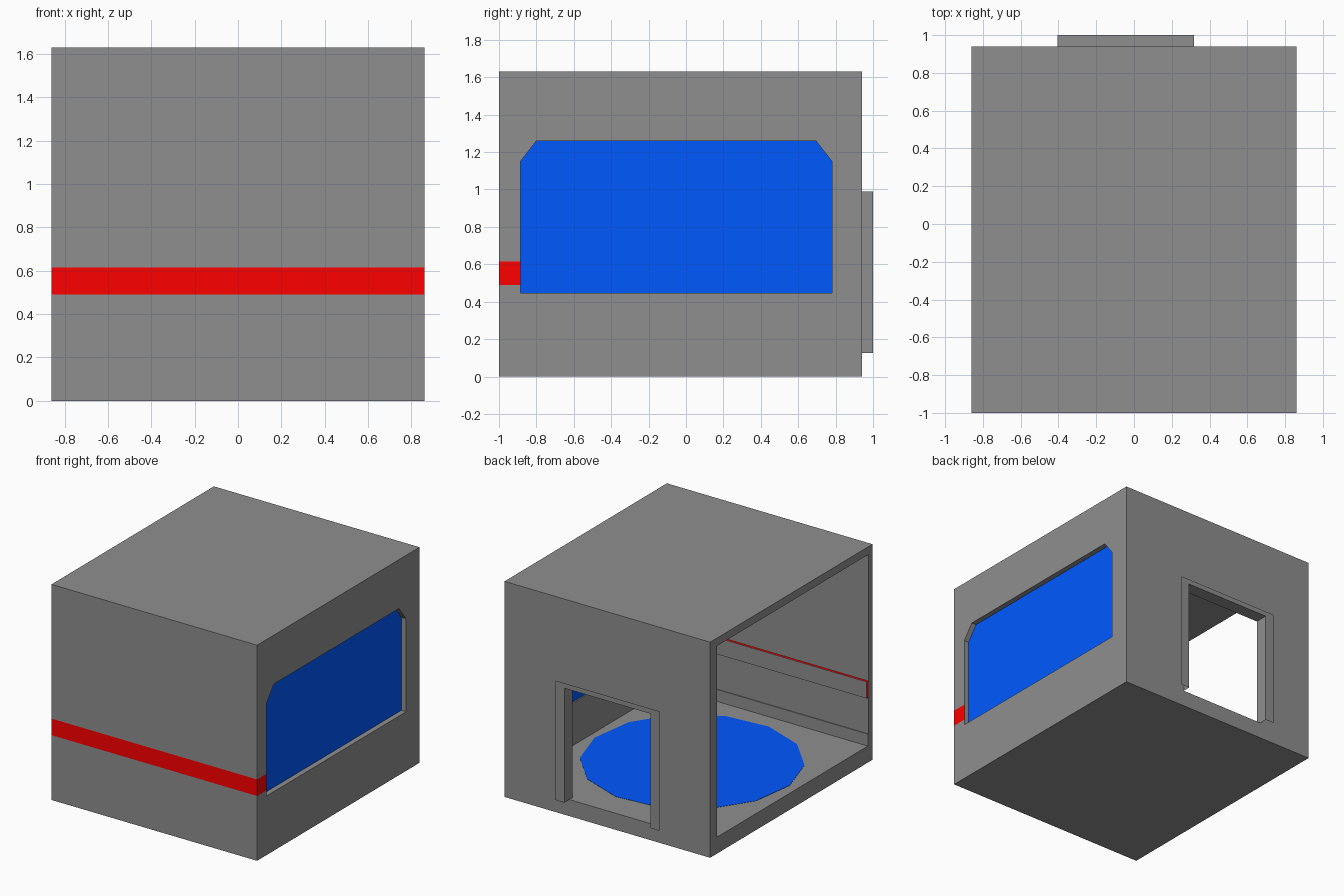
import bpy, math

if "Cube" in bpy.data.objects:
    bpy.data.objects.remove(bpy.data.objects["Cube"])


def material(name, rgb):
    m = bpy.data.materials.new(name)
    m.diffuse_color = (*rgb, 1)
    m.use_nodes = True
    m.node_tree.nodes["Principled BSDF"].inputs["Base Color"].default_value = m.diffuse_color
    return m


BLUE = material("blue", (0.0, 0.1, 1.0))
RED = material("red", (1.0, 0.0, 0.0))
GREY = material("grey", (0.275, 0.275, 0.275))


def mesh(name, verts, faces, mat=GREY):
    me = bpy.data.meshes.new(name)
    me.from_pydata(verts, [], faces)
    ob = bpy.data.objects.new(name, me)
    bpy.context.collection.objects.link(ob)
    me.materials.append(mat)
    return ob


def prism(name, base, offset, mat=GREY):
    """Extrude a polygon of 3D points by an offset vector."""
    n = len(base)
    top = [tuple(a + b for a, b in zip(p, offset)) for p in base]
    faces = [tuple(reversed(range(n))), tuple(range(n, 2 * n))]
    faces += [(i, (i + 1) % n, (i + 1) % n + n, i + n) for i in range(n)]
    return mesh(name, base + top, faces, mat)


def box(name, x, y, z, mat=GREY):
    base = [(x[0], y[0], z[0]), (x[1], y[0], z[0]), (x[1], y[1], z[0]), (x[0], y[1], z[0])]
    return prism(name, base, (0, 0, z[1] - z[0]), mat)


def cut(ob, cutter):
    mod = ob.modifiers.new("cut", 'BOOLEAN')
    mod.operation = 'DIFFERENCE'
    mod.solver = 'EXACT'
    mod.object = cutter
    bpy.context.view_layer.objects.active = ob
    bpy.ops.object.modifier_apply(modifier=mod.name)
    bpy.data.objects.remove(cutter)


def window_shape(x):
    yz = [(-0.885, 0.447), (0.78, 0.447), (0.78, 1.15), (0.695, 1.26), (-0.80, 1.26), (-0.885, 1.15)]
    return [(x, y, z) for y, z in yz]


STRIPE = (0.49, 0.615)
FLOOR = 0.125
DOOR_X, DOOR_TOP = (-0.405, 0.318), 0.99
W, H = 0.072, 0.038                      # door flange width at sides and top
OUTER_X = (DOOR_X[0] - W, DOOR_X[1] + W)

# Hollow cabin, open on the left, with window, doorway and shallow stripe slots
shell = box("cabin_shell", (-0.86, 0.86), (-1, 0.94), (0, 1.63))
cut(shell, box("room_cutter", (-1, 0.80), (-0.95, 0.855), (FLOOR, 1.57)))
cut(shell, prism("window_cutter", window_shape(0.7), (0.3, 0, 0)))
cut(shell, box("door_cutter", OUTER_X, (0.8, 1.1), (FLOOR, DOOR_TOP + H)))
cut(shell, box("front_slot_cutter", (-1, 1), (-1.1, -0.997), STRIPE))
cut(shell, box("side_slot_cutter", (0.857, 1), (-1.1, -0.87), STRIPE))

# Red stripe across the front, wrapping to the window
box("front_stripe", (-0.86, 0.86), (-1, -0.997), STRIPE, RED)
box("side_stripe", (0.857, 0.86), (-0.997, -0.885), STRIPE, RED)

# Red rail with a grey face inside the front wall, and a low skirting
box("inner_rail", (-0.86, 0.80), (-0.95, -0.932), STRIPE, RED)
box("inner_rail_face", (-0.86, 0.80), (-0.932, -0.93), STRIPE)
box("skirting", (-0.86, 0.80), (-0.95, -0.944), (FLOOR, 0.215))

# Recessed window pane
prism("window_pane", window_shape(0.81), (0.01, 0, 0), BLUE)

# Door frame: thin lining standing out of the wall, one flange at its front, one on the wall
inner = [(DOOR_X[0], FLOOR), (DOOR_X[0], DOOR_TOP), (DOOR_X[1], DOOR_TOP), (DOOR_X[1], FLOOR)]
outer = [(OUTER_X[0], FLOOR), (OUTER_X[0], DOOR_TOP + H),
         (OUTER_X[1], DOOR_TOP + H), (OUTER_X[1], FLOOR)]


def strip(name, a, b):
    mesh(name, a + b, [(i, i + 1, i + 5, i + 4) for i in range(3)])


def at(points, y):
    return [(x, y, z) for x, z in points]


strip("door_lining", at(inner, 0.90), at(inner, 1.0))
strip("door_front_flange", at(inner, 1.0), at(outer, 1.0))
strip("door_wall_flange", at(inner, 0.94), at(outer, 0.94))

# Round floor mat
N, R, TURN = 14, 0.772, math.radians(5)
ring = [(-0.02 + R * math.cos(2 * math.pi * i / N + TURN),
         -0.045 + R * math.sin(2 * math.pi * i / N + TURN), FLOOR) for i in range(N)]
prism("floor_mat", ring, (0, 0, 0.002), BLUE)
